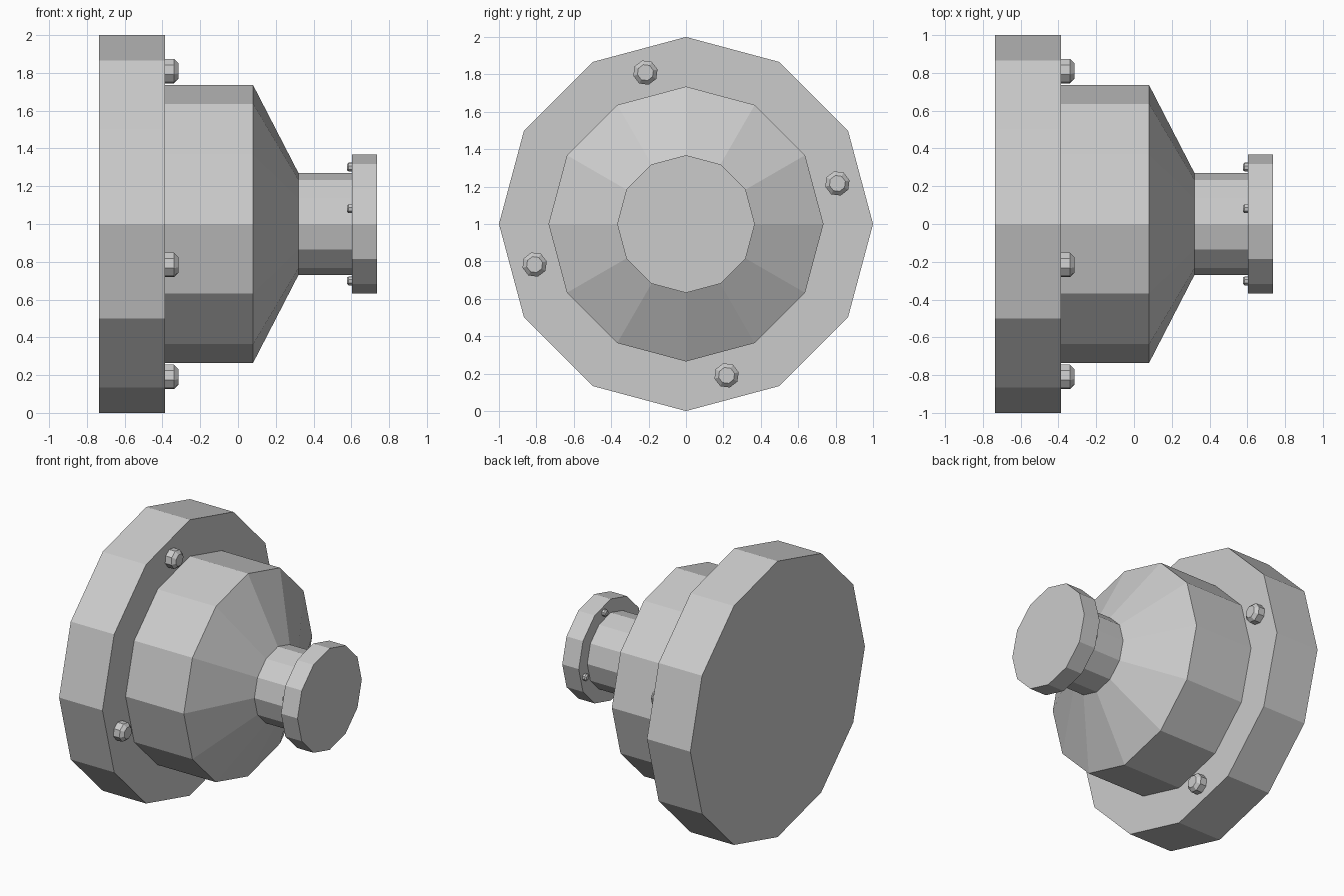
import bpy, bmesh
from math import sin, cos, pi, radians
from mathutils import Matrix

if "Cube" in bpy.data.objects:
    bpy.data.objects.remove(bpy.data.objects["Cube"])


def lathe(bm, profile, sides, matrix=Matrix()):
    """Revolve (x, radius) points about the x axis and cap both ends."""
    rings = [[bm.verts.new(matrix @ Matrix.Rotation(2 * pi * i / sides, 4, 'X')
                           @ Matrix.Translation((x, r, 0)).to_translation())
              for i in range(sides)] for x, r in profile]
    for a, b in zip(rings, rings[1:]):
        for i in range(sides):
            j = (i + 1) % sides
            bm.faces.new((a[i], a[j], b[j], b[i]))
    bm.faces.new(rings[0])
    bm.faces.new(rings[-1])


def finish(name, bm):
    bmesh.ops.recalc_face_normals(bm, faces=bm.faces)
    mesh = bpy.data.meshes.new(name)
    bm.to_mesh(mesh)
    bm.free()
    obj = bpy.data.objects.new(name, mesh)
    obj.location.z = 1
    bpy.context.collection.objects.link(obj)


def bolt_ring(name, x, direction, circle_radius, first_angle, scale):
    """Four chamfered octagonal bolt heads on a flange face."""
    bm = bmesh.new()
    head = [(0, 0.067), (0.048, 0.067), (0.071, 0.044)]
    head = [(direction * h * scale, r * scale) for h, r in head]
    for k in range(4):
        turn = Matrix.Rotation(radians(first_angle + 90 * k), 4, 'X')
        lathe(bm, head, 8, turn @ Matrix.Translation((x, circle_radius, 0)))
    finish(name, bm)


# Twelve-sided casing: wide flange, drum, cone, neck and small flange
casing = bmesh.new()
lathe(casing, [(-0.735, 1.0), (-0.387, 1.0), (-0.387, 0.735), (0.08, 0.735),
               (0.32, 0.27), (0.603, 0.27), (0.603, 0.368), (0.735, 0.368)], 12)
finish("flanged_casing", casing)

# Bolts on the inner faces of both flanges
bolt_ring("large_flange_bolts", -0.387, 1, 0.838, 15, 1.0)
bolt_ring("small_flange_bolts", 0.603, -1, 0.312, 75, 0.367)
